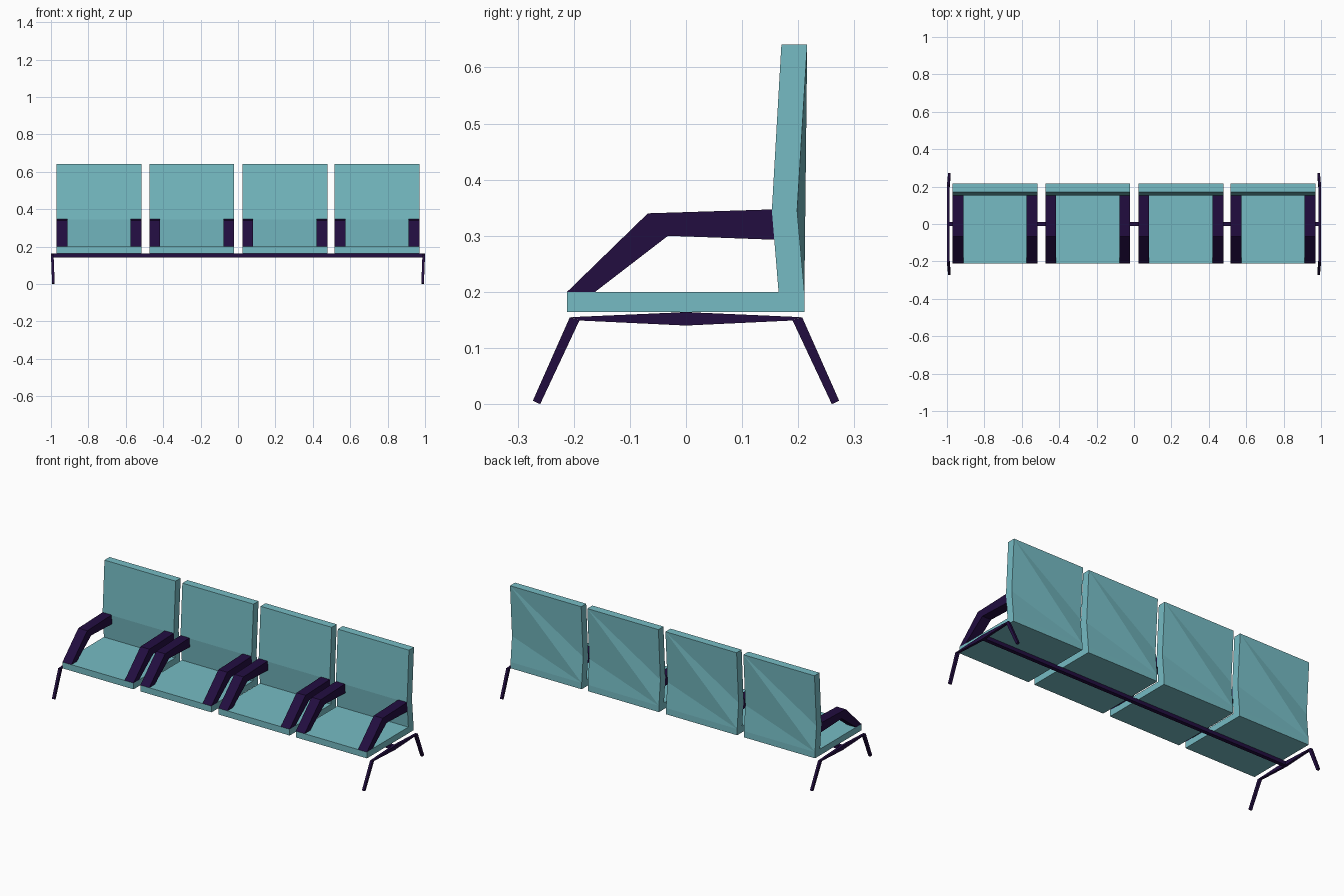
import bpy, bmesh

if "Cube" in bpy.data.objects:
    bpy.data.objects.remove(bpy.data.objects["Cube"])


def material(name, rgb):
    m = bpy.data.materials.new(name)
    m.diffuse_color = (*rgb, 1)
    m.use_nodes = True
    m.node_tree.nodes["Principled BSDF"].inputs["Base Color"].default_value = m.diffuse_color
    return m


TEAL = material("teal_shell", (0.18, 0.50, 0.55))
PURPLE = material("dark_purple", (0.016, 0.004, 0.051))


def make(name, bm, mat):
    bmesh.ops.recalc_face_normals(bm, faces=bm.faces)
    mesh = bpy.data.meshes.new(name)
    bm.to_mesh(mesh)
    bm.free()
    mesh.materials.append(mat)
    ob = bpy.data.objects.new(name, mesh)
    bpy.context.collection.objects.link(ob)
    return ob


def prism(name, profile, x0, x1, mat, lean=0.0):
    """Extrude a (y, z) profile along x; lean shifts x inwards lower down."""
    bm = bmesh.new()
    rings = []
    for x in (x0, x1):
        s = 1 if x > 0 else -1
        rings.append([bm.verts.new((x - s * lean * (0.155 - z), y, z)) for y, z in profile])
    a, b = rings
    bm.faces.new(a)
    bm.faces.new(b)
    n = len(profile)
    for i in range(n):
        j = (i + 1) % n
        bm.faces.new((a[i], a[j], b[j], b[i]))
    return make(name, bm, mat)


def backrest(name, x0, x1):
    """Kinked back panel with a slightly twisted rear skin."""
    bm = bmesh.new()
    prof = [(0.165, 0.2), (0.153, 0.345), (0.17, 0.641),
            (0.216, 0.641), (0.198, 0.345), (0.211, 0.2)]
    a, b = [[bm.verts.new((x, y, z)) for y, z in prof] for x in (x0, x1)]
    bm.faces.new(a)
    bm.faces.new(b)
    for i in (0, 1, 2, 5):                       # front, top and bottom
        j = (i + 1) % 6
        bm.faces.new((a[i], a[j], b[j], b[i]))
    for tri in ((b[3], b[4], a[5]), (b[4], b[5], a[5]),
                (a[3], a[4], b[3]), (a[4], a[5], b[3])):   # rear skin
        bm.faces.new(tri)
    return make(name, bm, TEAL)


SEAT = [(-0.212, 0.164), (-0.212, 0.2), (0.211, 0.2), (0.211, 0.164)]
ARM = [(-0.212, 0.2), (-0.068, 0.34), (0.154, 0.347),
       (0.157, 0.293), (-0.032, 0.3), (-0.162, 0.2)]
LEG = [(0.207, 0.155), (0.19, 0.149), (0.258, 0.004), (0.26, 0.0), (0.273, 0.006)]
RAIL = [(-0.205, 0.155), (0, 0.164), (0.205, 0.155),
        (0.19, 0.149), (0, 0.14), (-0.19, 0.149)]

# Four seats, each with a cushion, backrest and two armrests
HALF, ARM_W = 0.2265, 0.057
for i, cx in enumerate((-0.743, -0.247, 0.251, 0.743), 1):
    l, r = cx - HALF, cx + HALF
    prism(f"seat_{i}", SEAT, l, r, TEAL)
    backrest(f"backrest_{i}", l, r)
    prism(f"left_armrest_{i}", ARM, l, l + ARM_W, PURPLE)
    prism(f"right_armrest_{i}", ARM, r - ARM_W, r, PURPLE)

# Long beam under the seats
prism("beam", [(-0.011, 0.143), (-0.011, 0.164), (0.011, 0.164), (0.011, 0.143)],
      -0.99, 0.99, PURPLE)

# End frames: tapered cross rail and two splayed legs
for side, s in (("left", -1), ("right", 1)):
    xs = (s * 0.986, s * 1.0)
    prism(f"{side}_cross_rail", RAIL, *xs, PURPLE)
    for end, t in (("front", -1), ("back", 1)):
        prism(f"{side}_{end}_leg", [(t * y, z) for y, z in LEG], *xs, PURPLE, lean=0.04)
